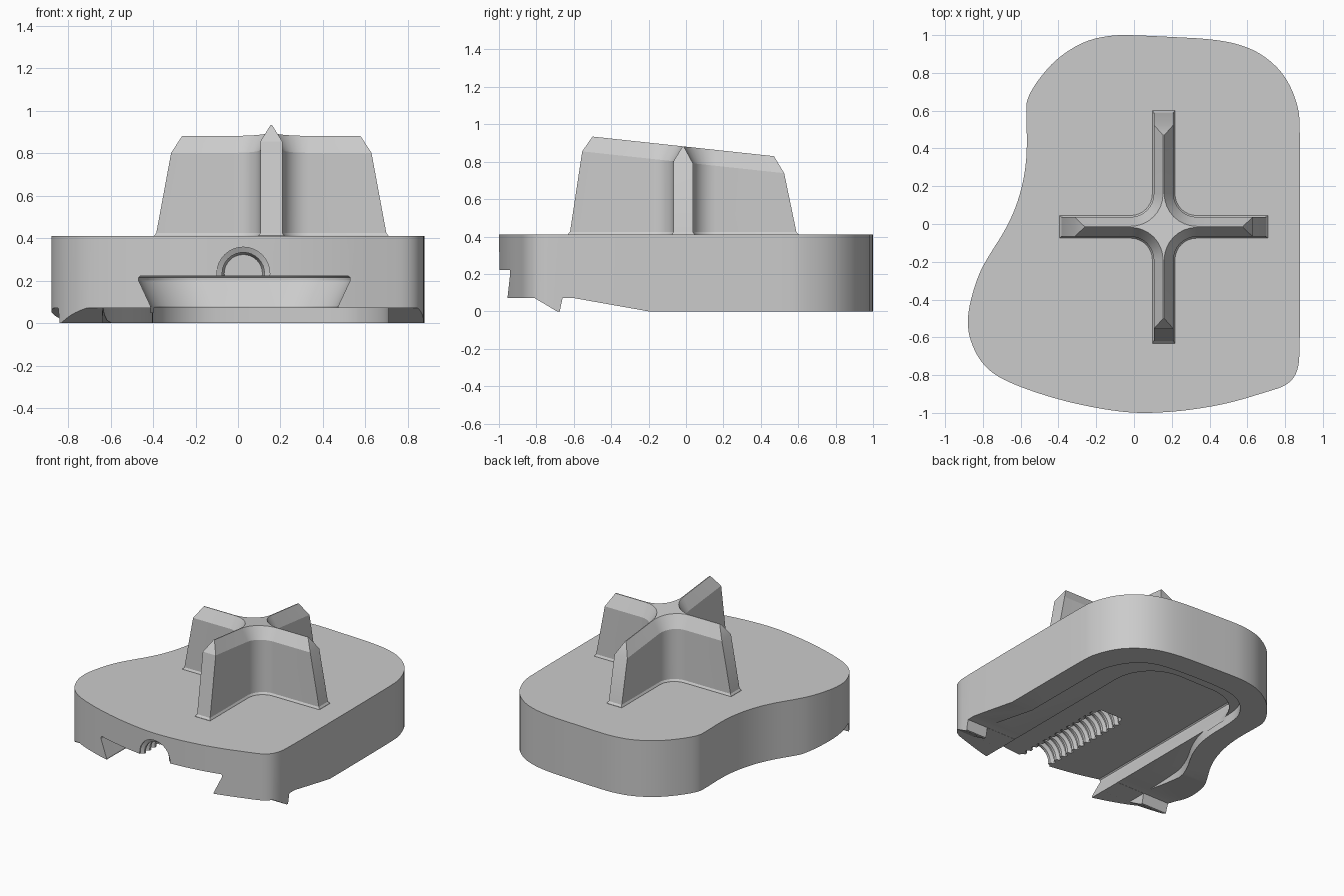
import bpy, bmesh, math
from mathutils import Vector

default_cube = bpy.data.objects.get("Cube")
if default_cube:
    bpy.data.objects.remove(default_cube)


def loft(name, loops):
    """Skin a stack of equal-length point loops and cap both ends."""
    bm = bmesh.new()
    rings = [[bm.verts.new(point) for point in loop] for loop in loops]
    count = len(rings[0])
    for lower, upper in zip(rings, rings[1:]):
        for i in range(count):
            j = (i + 1) % count
            bm.faces.new((lower[i], lower[j], upper[j], upper[i]))
    bm.faces.new(rings[0])
    bm.faces.new(rings[-1])
    bmesh.ops.recalc_face_normals(bm, faces=bm.faces)
    mesh = bpy.data.meshes.new(name)
    bm.to_mesh(mesh)
    bm.free()
    obj = bpy.data.objects.new(name, mesh)
    bpy.context.collection.objects.link(obj)
    return obj


def round_corners(points, passes=2):
    """Corner-cutting subdivision of a closed outline."""
    for _ in range(passes):
        cut = []
        for i, point in enumerate(points):
            a, b = Vector(point), Vector(points[(i + 1) % len(points)])
            cut += [a.lerp(b, 0.25), a.lerp(b, 0.75)]
        points = cut
    return points


def at_height(points, z):
    return [(p[0], p[1], z) for p in points]


def across(profile, x):
    return [(x, y, z) for y, z in profile]


def select_only(obj):
    bpy.ops.object.select_all(action='DESELECT')
    obj.select_set(True)
    bpy.context.view_layer.objects.active = obj


def carve(target, cutter):
    cutter.hide_render = True
    mod = target.modifiers.new("carve", 'BOOLEAN')
    mod.operation = 'DIFFERENCE'
    mod.solver = 'EXACT'
    mod.object = cutter
    select_only(target)
    bpy.ops.object.modifier_apply(modifier=mod.name)
    bpy.data.objects.remove(cutter)


# Base plate with a waisted outline
outline = round_corners([
    (.88, .5), (.87, .63), (.8, .79), (.68, .9), (.55, .955), (.4, .98),
    (.2, .99), (0, 1), (-.12, 1), (-.26, .97), (-.4, .885), (-.5, .775),
    (-.565, .67), (-.572, .6), (-.565, .4), (-.58, .25), (-.62, .1),
    (-.68, -.03), (-.77, -.17), (-.825, -.27), (-.87, -.42), (-.882, -.52),
    (-.87, -.61), (-.82, -.72), (-.74, -.8), (-.6, -.865), (-.4, -.93),
    (-.2, -.975), (-.02, -1), (.12, -1), (.3, -.985), (.5, -.95), (.7, -.89),
    (.81, -.855), (.865, -.79), (.88, -.68)])
base = loft("base_plate", [at_height(outline, 0), at_height(outline, .41)])

# Shallow recess in the underside, open at the front
recess = round_corners([
    (.71, .4), (.7, .55), (.62, .7), (.5, .79), (.3, .82), (-.1, .83),
    (-.25, .78), (-.36, .67), (-.4, .55), (-.4, .25), (-.46, .05),
    (-.58, -.15), (-.64, -.35), (-.64, -2), (.71, -2)])
carve(base, loft("recess_cutter", [at_height(recess, -.1), at_height(recess, .07)]))

# Front relief and sloped heel, leaving a small hooked tooth on each side
relief = [(-1.2, -.1), (-1.2, .071), (-.81, .071), (-.69, 0), (-.685, -.1)]
heel = [(-.675, -.1), (-.675, 0), (-.66, .071), (-.6, .071), (-.2, 0), (-.2, -.1)]
for profile in (relief, heel):
    carve(base, loft("tooth_cutter", [across(profile, -1.2), across(profile, 1.2)]))


# Undercut slot with a rounded back end
def slot_loop(half, z, corner=.3, steps=10):
    centre_x, back = .03, .235 + half
    points = [(centre_x - half, -1.2, z), (centre_x + half, -1.2, z)]
    for side, start in ((1, 0), (-1, math.pi / 2)):
        for i in range(steps + 1):
            a = start + math.pi / 2 * i / steps
            points.append((centre_x + side * (half - corner) + corner * math.cos(a),
                           back - corner + corner * math.sin(a), z))
    return points


slot_steps = [(.442, .05), (.442, .08), (.498, .2), (.498, .215), (.49, .222)]
carve(base, loft("slot_cutter", [slot_loop(half, z) for half, z in slot_steps]))


# Threaded half-round channel in the slot ceiling
def channel_ring(y, radius, sides=32):
    angles = [math.tau * i / sides for i in range(sides)]
    return [(.025 + radius * math.cos(a), y, .233 + radius * math.sin(a)) for a in angles]


pitch, rings = .06, [channel_ring(-1.1, .125)]
for turn in range(13):
    start = -1 + turn * pitch
    for offset, radius in ((0, .125), (.3, .125), (.5, .1), (.8, .1)):
        rings.append(channel_ring(start + offset * pitch, radius))
rings.append(channel_ring(-.2, .09))
carve(base, loft("channel_cutter", rings))


# Four-armed boss with filleted inner corners and a sloping ridged top
def cross_loop(half, reach_x, reach_y, height, tilt=0, steps=8):
    centre = .175
    points = []
    for k in range(4):
        reach = reach_y if k % 2 else reach_x
        arm = [(reach, -half), (reach, half)]
        for i in range(steps + 1):
            a = -math.pi / 2 - math.pi / 2 * i / steps
            arm.append((centre + (centre - half) * math.cos(a),
                        centre + (centre - half) * math.sin(a)))
        c, s = (1, 0, -1, 0)[k], (0, 1, 0, -1)[k]
        for u, v in arm:
            x, y = u * c - v * s, u * s + v * c
            points.append((x + .157, y - .015, height - tilt * y))
    return points


boss = loft("cross_boss", [
    cross_loop(.06, .552, .617, .4),
    cross_loop(.06, .552, .617, .412),
    cross_loop(.052, .542, .605, .425),
    cross_loop(.052, .472, .54, .797, .108),
    cross_loop(.003, .42, .485, .882, .108)])

for part in (base, boss):
    select_only(part)
    bpy.ops.object.shade_smooth_by_angle(angle=math.radians(25))
